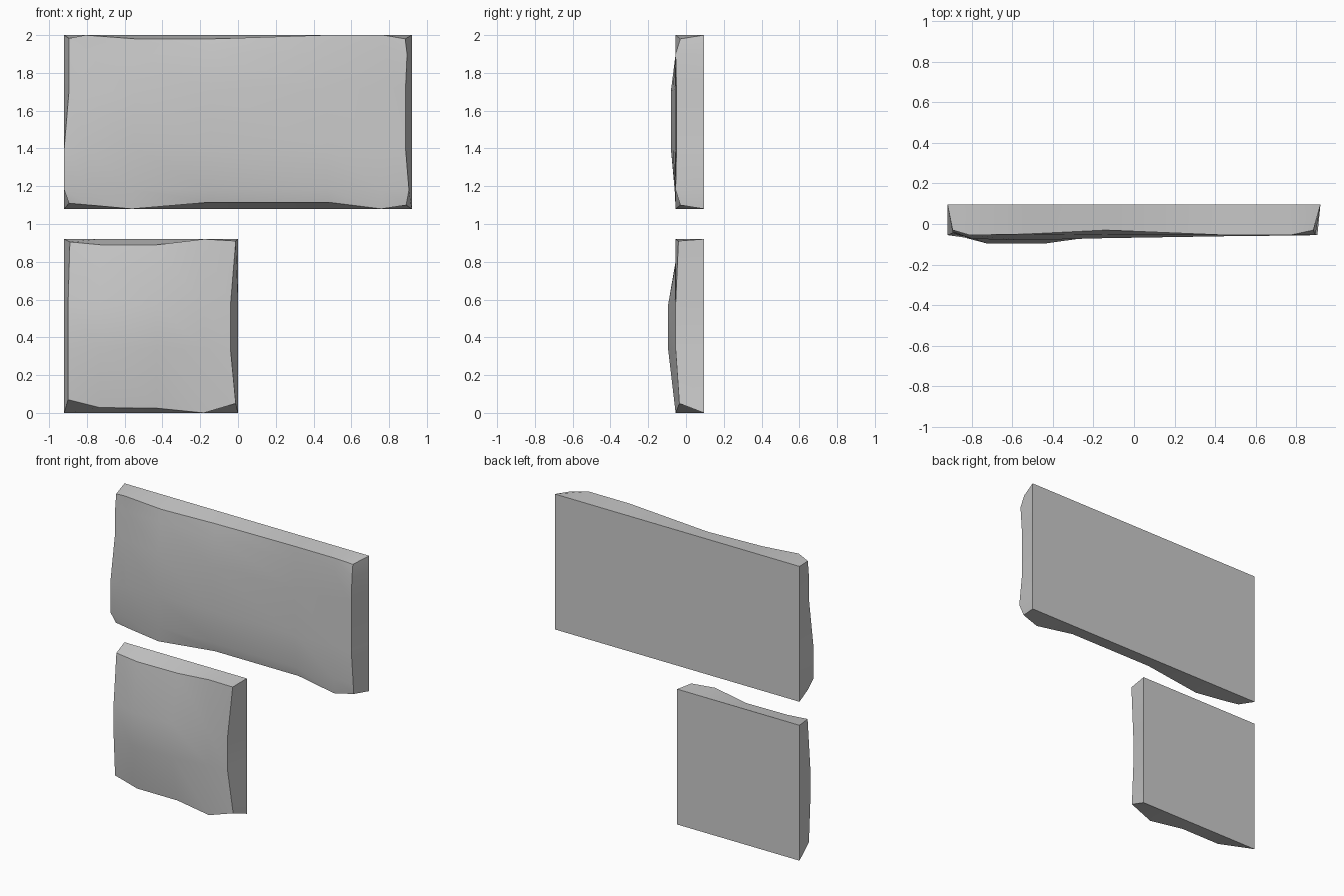
import bpy, bmesh

if "Cube" in bpy.data.objects:
    bpy.data.objects.remove(bpy.data.objects["Cube"])

BACK = 0.095


def stone(name, box, top, bottom, left, right, col_bulge, row_bulge):
    """Rough stone: flat back, worn front. Edge points are (x, z, y);
    top/bottom run left to right, left/right run downward without corners."""
    x0, x1, z0, z1 = box
    nc, nr = len(top), len(left) + 2
    L = [top[0]] + left + [bottom[0]]
    R = [top[-1]] + right + [bottom[-1]]
    bm = bmesh.new()
    front = []
    for j in range(nr):
        row = []
        for i in range(nc):
            if j == 0:
                p = top[i]
            elif j == nr - 1:
                p = bottom[i]
            elif i == 0:
                p = L[j]
            elif i == nc - 1:
                p = R[j]
            else:
                t = j / (nr - 1)
                x = top[i][0] * (1 - t) + bottom[i][0] * t
                s = (x - x0) / (x1 - x0)
                z = L[j][1] * (1 - s) + R[j][1] * s
                p = (x, z, -0.055 - col_bulge[i - 1] * row_bulge[j - 1])
            row.append(bm.verts.new((p[0], p[2], p[1])))
        front.append(row)
    for j in range(nr - 1):
        for i in range(nc - 1):
            f = bm.faces.new((front[j][i], front[j + 1][i],
                              front[j + 1][i + 1], front[j][i + 1]))
            f.smooth = True

    # rim of the front, joined to the rectangular back
    cells = ([(0, i) for i in range(nc - 1)] + [(j, nc - 1) for j in range(nr - 1)]
             + [(nr - 1, i) for i in range(nc - 1, 0, -1)]
             + [(j, 0) for j in range(nr - 1, 0, -1)])
    rim, back = [], []
    for j, i in cells:
        v = front[j][i]
        x = x0 if i == 0 else x1 if i == nc - 1 else v.co.x
        z = z1 if j == 0 else z0 if j == nr - 1 else v.co.z
        rim.append(v)
        back.append(bm.verts.new((x, BACK, z)))
    n = len(rim)
    for k in range(n):
        m = (k + 1) % n
        bm.faces.new((rim[k], rim[m], back[m], back[k]))
    bm.faces.new(back)
    bmesh.ops.recalc_face_normals(bm, faces=bm.faces)
    mesh = bpy.data.meshes.new(name)
    bm.to_mesh(mesh)
    bm.free()
    ob = bpy.data.objects.new(name, mesh)
    bpy.context.collection.objects.link(ob)
    bpy.ops.object.select_all(action='DESELECT')
    ob.select_set(True)
    bpy.context.view_layer.objects.active = ob
    bpy.ops.object.shade_smooth_by_angle()


# Wide upper stone
stone("upper_stone", (-0.92, 0.92, 1.08, 2.0),
      top=[(-0.895, 1.983, -0.03), (-0.81, 2.0, -0.055), (-0.54, 1.98, -0.05),
           (-0.14, 1.98, -0.03), (0.46, 2.0, -0.055), (0.77, 2.0, -0.055),
           (0.885, 1.98, -0.03)],
      bottom=[(-0.895, 1.11, -0.035), (-0.78, 1.10, -0.045), (-0.56, 1.08, -0.055),
              (-0.15, 1.115, -0.035), (0.48, 1.115, -0.035), (0.76, 1.08, -0.055),
              (0.89, 1.10, -0.03)],
      left=[(-0.895, 1.9, -0.04), (-0.895, 1.70, -0.045),
            (-0.92, 1.40, -0.055), (-0.92, 1.18, -0.055)],
      right=[(0.895, 1.9, -0.055), (0.887, 1.72, -0.05),
             (0.887, 1.40, -0.05), (0.905, 1.18, -0.055)],
      col_bulge=[0.018, 0.025, 0.015, 0.005, 0.002],
      row_bulge=[0.0, 1.0, 1.0, 0.2])

# Square lower stone
stone("lower_stone", (-0.92, 0.0, 0.0, 0.92),
      top=[(-0.89, 0.905, -0.035), (-0.73, 0.89, -0.04), (-0.43, 0.89, -0.035),
           (-0.18, 0.92, -0.055), (-0.012, 0.91, -0.04)],
      bottom=[(-0.9, 0.07, -0.035), (-0.73, 0.028, -0.04), (-0.43, 0.025, -0.035),
              (-0.18, 0.0, -0.055), (-0.012, 0.05, -0.035)],
      left=[(-0.9, 0.57, -0.05), (-0.9, 0.34, -0.05)],
      right=[(-0.04, 0.57, -0.055), (-0.04, 0.34, -0.055)],
      col_bulge=[0.04, 0.04, 0.005], row_bulge=[1.0, 1.0])
